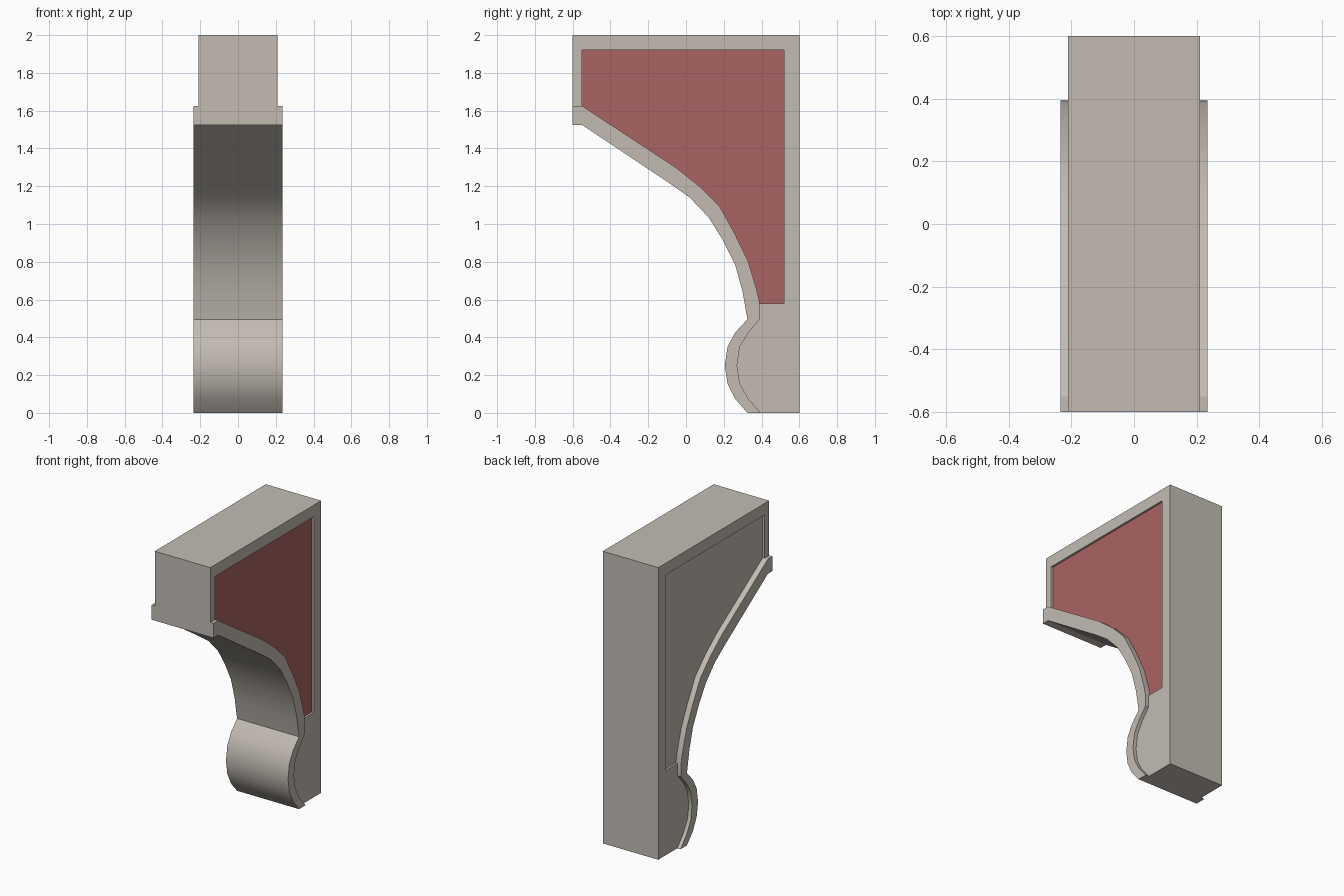
import bpy
import bmesh

cube = bpy.data.objects.get("Cube")
if cube:
    bpy.data.objects.remove(cube, do_unlink=True)


def material(name, rgb):
    mat = bpy.data.materials.new(name)
    mat.use_nodes = True
    mat.diffuse_color = (*rgb, 1)
    mat.node_tree.nodes["Principled BSDF"].inputs["Base Color"].default_value = (*rgb, 1)
    return mat


stone = material("warm grey stone", (0.54, 0.50, 0.45))
red = material("dull red panel", (0.40, 0.125, 0.125))


def prism(name, profile, x0, x1):
    """Extrude a (y, z) outline along x."""
    bm = bmesh.new()
    face = bm.faces.new([bm.verts.new((x0, y, z)) for y, z in profile])
    new = bmesh.ops.extrude_face_region(bm, geom=[face])["geom"]
    moved = [v for v in new if isinstance(v, bmesh.types.BMVert)]
    bmesh.ops.translate(bm, verts=moved, vec=(x1 - x0, 0, 0))
    bmesh.ops.recalc_face_normals(bm, faces=bm.faces)
    mesh = bpy.data.meshes.new(name)
    bm.to_mesh(mesh)
    bm.free()
    obj = bpy.data.objects.new(name, mesh)
    bpy.context.collection.objects.link(obj)
    mesh.materials.append(stone)
    return obj


BODY, FLOOR, TRIM = 0.21, 0.196, 0.235   # half widths

# Underside and upper edge of the trim band, from the front tip to the foot
lower = [(-.6, 1.525), (-.55, 1.525), (-.1, 1.225), (.02, 1.14), (.12, 1.035),
         (.195, .915), (.26, .785), (.3, .64), (.325, .495), (.26, .425),
         (.22, .35), (.205, .25), (.22, .155), (.26, .075), (.325, 0)]
upper = [(-.6, 1.625), (-.55, 1.625), (-.055, 1.3), (.07, 1.2), (.18, 1.09),
         (.26, .945), (.33, .8), (.375, .65), (.39, .58), (.39, .495),
         (.33, .425), (.285, .35), (.27, .25), (.285, .155), (.33, .075), (.395, 0)]
middle = [((a + c) / 2, (b + d) / 2) for (a, b), (c, d) in zip(lower[1:8], upper[1:8])]

# Curved trim band
trim = prism("trim_band", lower + upper[::-1], -TRIM, TRIM)

# Bracket body, its curved edge buried inside the trim
body = prism("bracket_body", [upper[0]] + middle + [(.36, .56)] + upper[9:]
             + [(.6, 0), (.6, 2), (-.6, 2)], -BODY, BODY)

# Recessed side panels
recess = upper[1:9] + [(.52, .58), (.52, 1.92), (-.55, 1.92)]
cutters = []
for side in (-1, 1):
    cutter = prism("recess_cutter", recess, side * FLOOR, side * 0.3)
    cutter.hide_render = True
    cutters.append(cutter)
    mod = body.modifiers.new("recess", "BOOLEAN")
    mod.operation = "DIFFERENCE"
    mod.solver = "EXACT"
    mod.object = cutter

bpy.context.view_layer.update()
depsgraph = bpy.context.evaluated_depsgraph_get()
cut_mesh = bpy.data.meshes.new_from_object(body.evaluated_get(depsgraph))
body.modifiers.clear()
body.data = cut_mesh
for cutter in cutters:
    bpy.data.objects.remove(cutter, do_unlink=True)

# Only the left recess floor is red
cut_mesh.materials.clear()
cut_mesh.materials.append(stone)
cut_mesh.materials.append(red)
for poly in cut_mesh.polygons:
    on_floor = abs(poly.center.x - FLOOR) < 0.002 and poly.normal.x > 0.9
    poly.material_index = 1 if on_floor else 0

# Smooth curve with crisp corners
bpy.ops.object.select_all(action="DESELECT")
trim.select_set(True)
bpy.context.view_layer.objects.active = trim
bpy.ops.object.shade_smooth_by_angle(angle=0.52)
